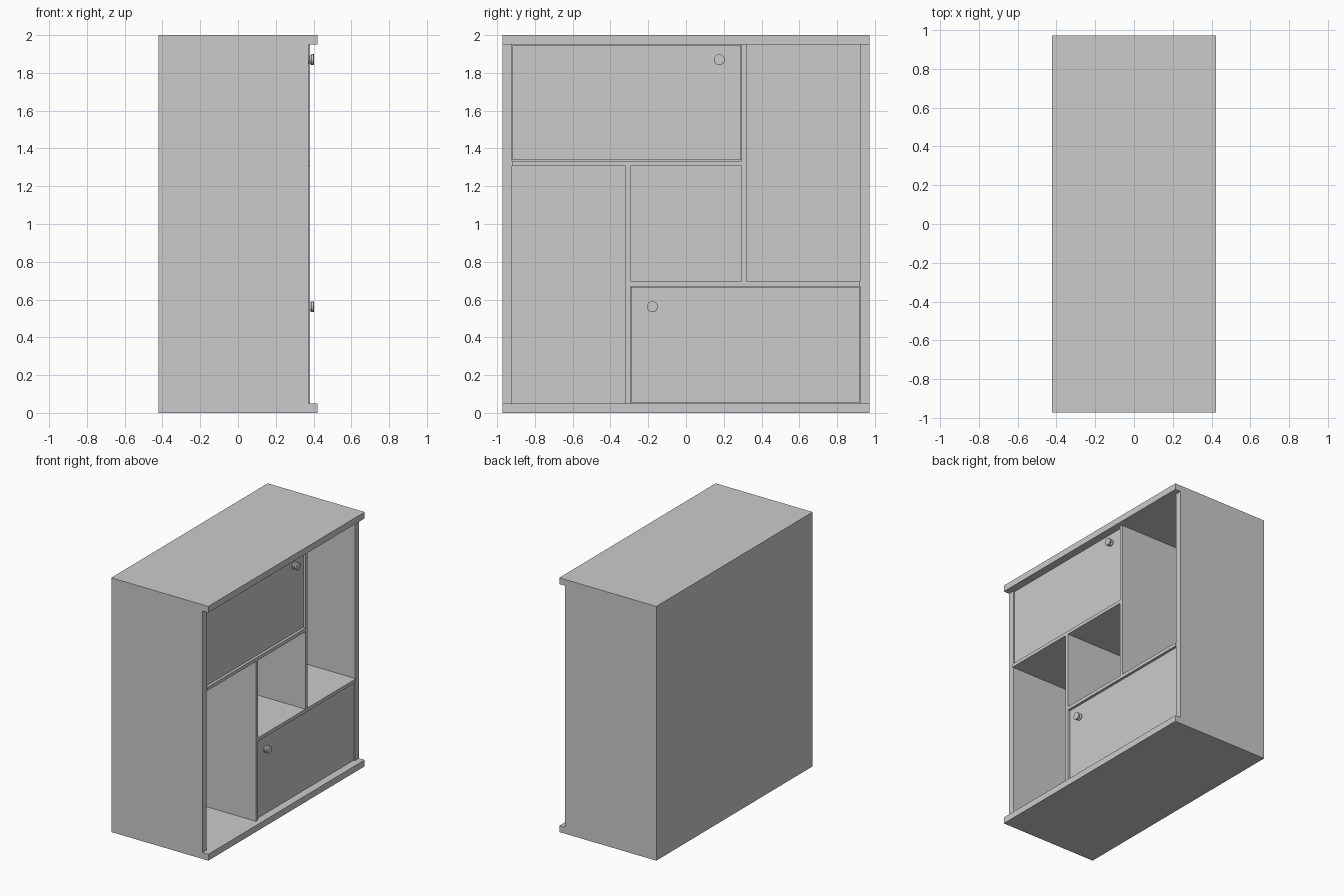
import bpy, bmesh, math
from mathutils import Matrix

if "Cube" in bpy.data.objects:
    bpy.data.objects.remove(bpy.data.objects["Cube"])


def box(name, x, y, z):
    """Box from (min, max) ranges on each axis."""
    bm = bmesh.new()
    bmesh.ops.create_cube(bm, size=1)
    for v in bm.verts:
        v.co = [r[0] if c < 0 else r[1] for c, r in zip(v.co, (x, y, z))]
    return finish(name, bm)


def finish(name, bm):
    bmesh.ops.recalc_face_normals(bm, faces=bm.faces)
    me = bpy.data.meshes.new(name)
    bm.to_mesh(me)
    bm.free()
    ob = bpy.data.objects.new(name, me)
    bpy.context.collection.objects.link(ob)
    return ob


def knob(name, y, z, x0):
    """Waisted round knob turned about the x axis."""
    bm = bmesh.new()
    profile = [(0, 0), (0, .026), (.006, .026), (.014, .019), (.024, .029), (.036, .029), (.038, .026), (.038, 0)]
    vs = [bm.verts.new((a, 0, r)) for a, r in profile]
    es = [bm.edges.new(p) for p in zip(vs, vs[1:])]
    bmesh.ops.spin(bm, geom=vs + es, cent=(0, 0, 0), axis=(1, 0, 0),
                   angle=math.tau, steps=24, use_duplicate=False)
    bmesh.ops.remove_doubles(bm, verts=bm.verts, dist=1e-5)
    bmesh.ops.translate(bm, verts=bm.verts, vec=(x0, y, z))
    ob = finish(name, bm)
    bpy.ops.object.select_all(action='DESELECT')
    ob.select_set(True)
    bpy.context.view_layer.objects.active = ob
    bpy.ops.object.shade_smooth_by_angle(angle=math.radians(30))


W, D, T = .972, .422, .05        # half width, half depth, board thickness
B = -D + .015                    # inner face of the back
SIDE, DIV, DOOR = .373, .381, .365
IN = W - T

# Outer case
box("bottom_board", (-D, D), (-W, W), (0, T))
box("top_board", (-D, D), (-W, W), (2 - T, 2))
box("back_panel", (-D, B), (-W, W), (T, 2 - T))
box("left_side", (B, SIDE), (-W, -IN), (T, 2 - T))
box("right_side", (B, SIDE), (IN, W), (T, 2 - T))

# Pinwheel of shelves and uprights
a, b = .294, .321
lo, hi = (.67, .697), (1.307, 1.334)
box("upper_shelf", (B, DIV), (-IN, a), hi)
box("lower_shelf", (B, DIV), (-a, IN), lo)
box("right_upright", (B, DIV), (a, b), (lo[1], 2 - T))
box("left_upright", (B, DIV), (-b, -a), (T, hi[0]))

# Doors with small gaps
g = .004
box("upper_door", (DOOR - .025, DOOR), (-IN + g, a - g), (hi[1] + g, 2 - T - g))
box("lower_door", (DOOR - .025, DOOR), (-a + g, IN - g), (T + g, lo[0] - g))

# Knobs
knob("upper_knob", .176, 1.87, DOOR)
knob("lower_knob", -.178, .562, DOOR)
